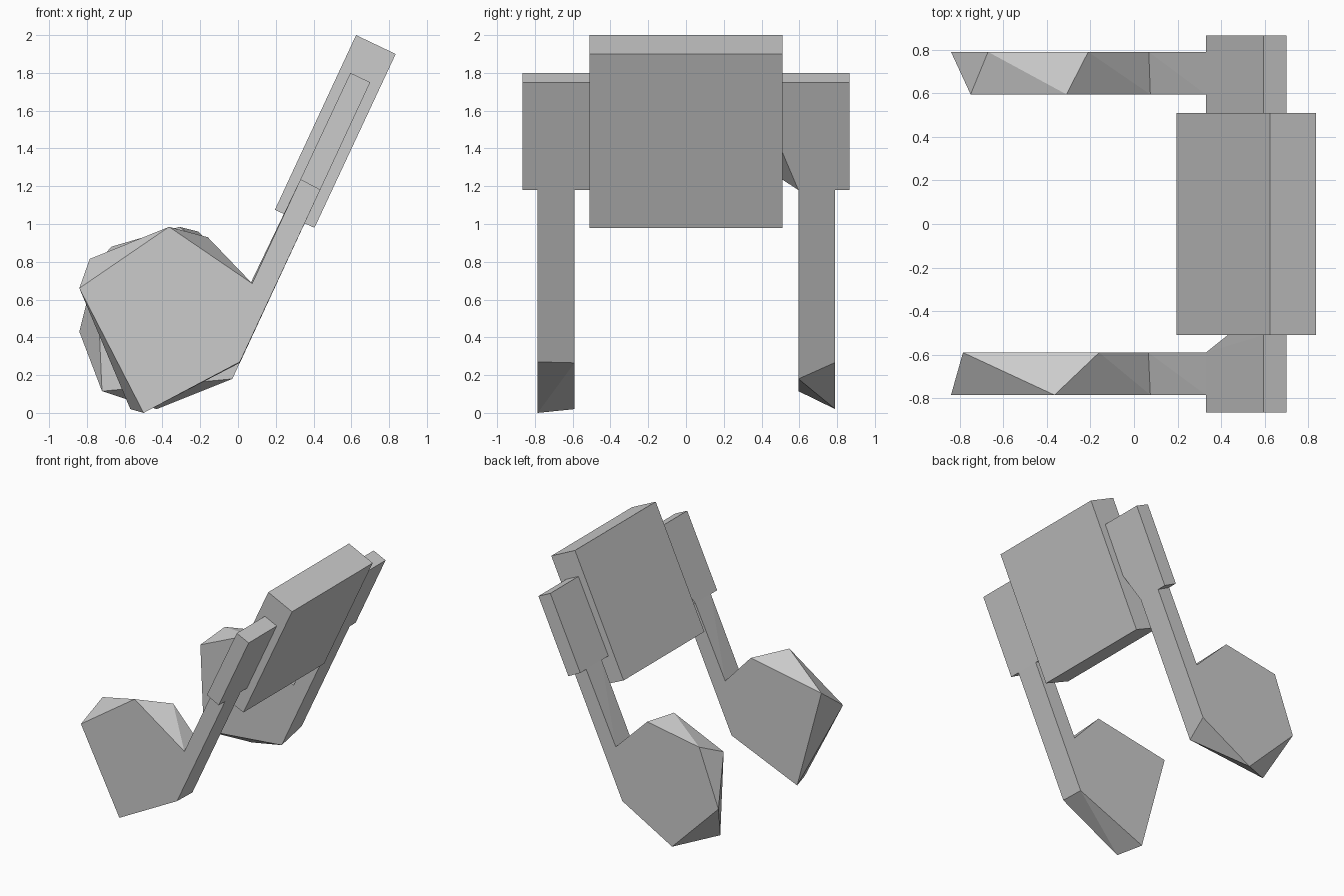
import bpy
import bmesh

cube = bpy.data.objects.get("Cube")
if cube:
    bpy.data.objects.remove(cube, do_unlink=True)

grey = bpy.data.materials.new("plain grey")
grey.use_nodes = True
colour = (0.6, 0.6, 0.6, 1)
grey.diffuse_color = colour
grey.node_tree.nodes["Principled BSDF"].inputs["Base Color"].default_value = colour


def layer(y, outline):
    """Place an (x, z) outline at depth y."""
    return [(x, y, z) for x, z in outline]


def solid(name, points):
    """Flat-faced convex block around the given corners."""
    bm = bmesh.new()
    for p in points:
        bm.verts.new(p)
    hull = bmesh.ops.convex_hull(bm, input=bm.verts)
    spare = [v for v in hull["geom_interior"] + hull["geom_unused"]
             if isinstance(v, bmesh.types.BMVert)]
    bmesh.ops.delete(bm, geom=list(set(spare)), context="VERTS")
    bmesh.ops.dissolve_limit(bm, angle_limit=0.02, verts=bm.verts, edges=bm.edges)
    bmesh.ops.recalc_face_normals(bm, faces=bm.faces)
    mesh = bpy.data.meshes.new(name)
    bm.to_mesh(mesh)
    bm.free()
    mesh.materials.append(grey)
    obj = bpy.data.objects.new(name, mesh)
    bpy.context.collection.objects.link(obj)


# Tilted centre slab
slab = [(0.625, 2.0), (0.835, 1.9), (0.405, 0.98), (0.195, 1.075)]
solid("centre_slab", layer(-0.51, slab) + layer(0.51, slab))

# Side plates, each with one inner lower corner cut away
plate_top = [(0.595, 1.8), (0.7, 1.75)]
plate_front, plate_back = (0.33, 1.235), (0.435, 1.18)
plate = plate_top + [plate_front, plate_back]
solid("left_plate", layer(0.865, plate)
      + layer(0.51, plate_top + [plate_front, (0.53, 1.38)])
      + layer(0.595, [plate_back]))
solid("right_plate", layer(-0.865, plate)
      + layer(-0.51, plate_top + [plate_back, (0.43, 1.445)])
      + layer(-0.59, [plate_front]))

# Faceted paddles: notch and heel come first, then the free outline
paddles = {
    "back_paddle": {
        0.79: [(0.068, 0.685), (0.01, 0.267), (-0.43, 0.02),
               (-0.84, 0.43), (-0.67, 0.88), (-0.21, 0.96)],
        0.595: [(0.075, 0.685), (-0.03, 0.18), (-0.72, 0.115),
                (-0.75, 0.79), (-0.31, 0.985)]},
    "front_paddle": {
        -0.785: [(0.075, 0.685), (0.01, 0.27), (-0.5, 0.0),
                 (-0.84, 0.66), (-0.365, 0.985)],
        -0.59: [(0.066, 0.685), (0.01, 0.265), (-0.57, 0.02),
                (-0.785, 0.815), (-0.16, 0.93)]},
}
for name, sides in paddles.items():
    body, arm = [], []
    for y, outline in sides.items():
        body += layer(y, outline)
        # The arm runs from the notch and heel up to the plate
        arm += layer(y, outline[:2] + [plate_front, plate_back])
    solid(name, body)
    solid(name.replace("paddle", "arm"), arm)
